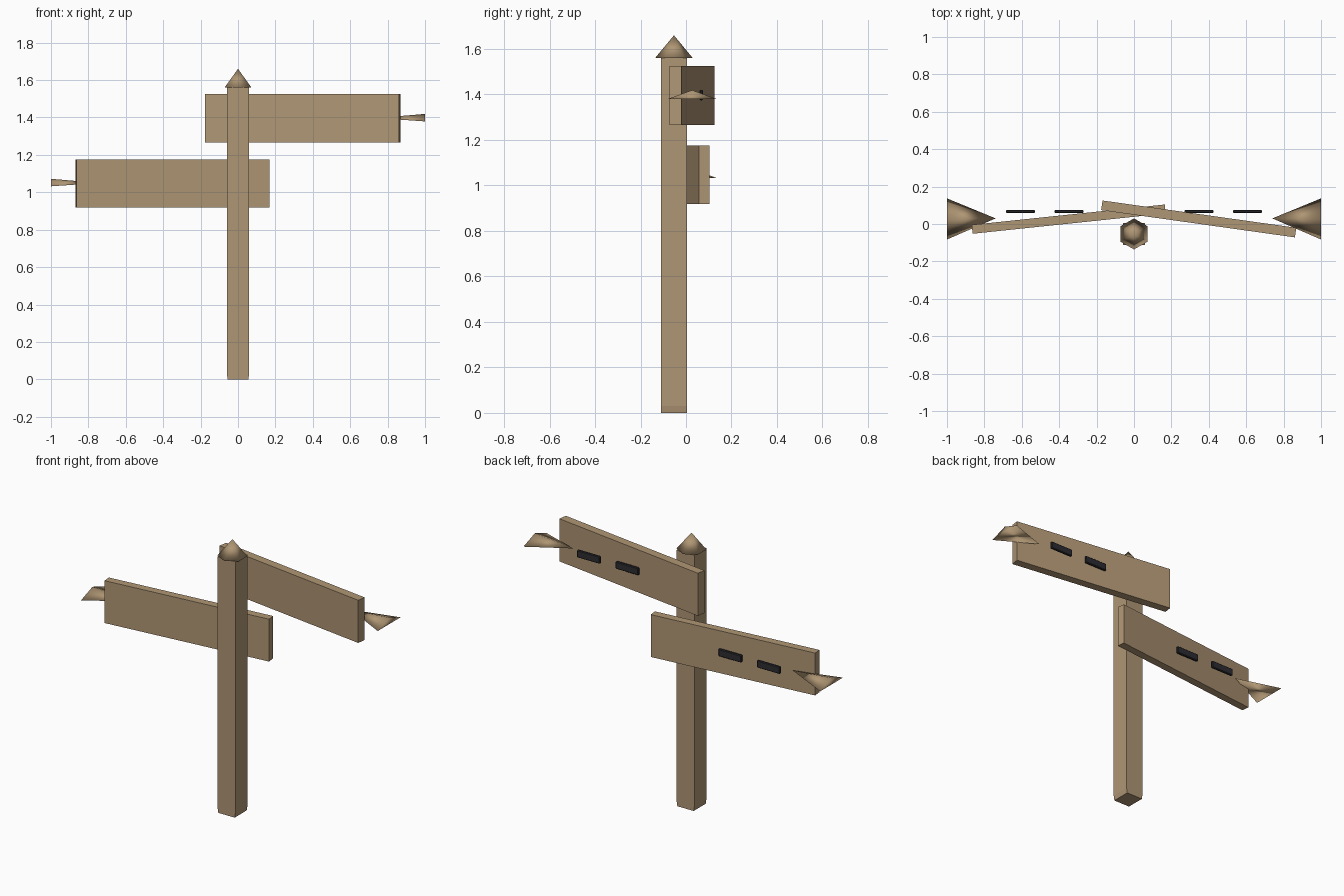
import bpy
import bmesh
from math import sin, cos, tau, radians
from mathutils import Matrix

cube = bpy.data.objects.get("Cube")
if cube:
    bpy.data.objects.remove(cube, do_unlink=True)


def material(name, rgb):
    m = bpy.data.materials.new(name)
    m.use_nodes = True
    m.diffuse_color = (*rgb, 1)
    m.node_tree.nodes["Principled BSDF"].inputs["Base Color"].default_value = (*rgb, 1)
    return m


wood = material("light wood", (0.43, 0.305, 0.175))
dark = material("dark iron", (0.026, 0.026, 0.032))


def finish(name, bm, mat, smooth=False):
    bmesh.ops.recalc_face_normals(bm, faces=bm.faces)
    for f in bm.faces:
        f.smooth = smooth
    me = bpy.data.meshes.new(name)
    bm.to_mesh(me)
    bm.free()
    me.materials.append(mat)
    ob = bpy.data.objects.new(name, me)
    bpy.context.collection.objects.link(ob)
    return ob


def box(name, size, center, mat, angle=0):
    bm = bmesh.new()
    bmesh.ops.create_cube(bm, size=1, matrix=Matrix.Diagonal((*size, 1)))
    ob = finish(name, bm, mat)
    ob.location = center
    ob.rotation_euler.z = radians(angle)
    return ob


def spike(name, ring, tip):
    """Pyramid from a base ring to a tip, shaded smooth throughout."""
    bm = bmesh.new()
    base = [bm.verts.new(p) for p in ring]
    top = bm.verts.new(tip)
    bm.faces.new(base)
    for a, b in zip(base, base[1:] + base[:1]):
        bm.faces.new((a, b, top))
    return finish(name, bm, wood, smooth=True)


# Post, drawn in slightly at the foot
post_y = -0.053
bm = bmesh.new()
rings = []
for z, half_x in ((0, 0.055), (0.03, 0.06), (1.56, 0.06)):
    rings.append([bm.verts.new((sx * half_x, post_y + sy * 0.058, z))
                  for sx, sy in ((-1, -1), (1, -1), (1, 1), (-1, 1))])
for low, high in zip(rings, rings[1:]):
    for i in range(4):
        j = (i + 1) % 4
        bm.faces.new((low[i], low[j], high[j], high[i]))
bm.faces.new(rings[0])
bm.faces.new(rings[-1])
finish("post", bm, wood)

# Six-sided pointed cap
spike("post_cap",
      [(0.083 * sin(i * tau / 6), post_y + 0.083 * cos(i * tau / 6), 1.56)
       for i in range(6)],
      (0, post_y, 1.66))

# Sign boards, angled towards the front at their outer ends
box("upper_board", (1.046, 0.052, 0.26), (0.346, 0.027, 1.395), wood, -8)
box("lower_board", (1.038, 0.048, 0.258), (-0.349, 0.026, 1.047), wood, 6)

# Arrow pieces and dark plates for each board
for label, side, z in (("upper", 1, 1.395), ("lower", -1, 1.048)):
    spike(label + "_arrow",
          [(side, -0.083, z - 0.016), (side, 0.137, z - 0.016), (side, 0.027, z + 0.024)],
          (side * 0.74, 0.03, z + 0.002))
    for place, x in (("inner", 0.347), ("outer", 0.607)):
        plate = box(f"{label}_{place}_plate", (0.155, 0.016, 0.045),
                    (side * x, 0.067, z + 0.002), dark)
        bevel = plate.modifiers.new("soft edges", "BEVEL")
        bevel.width = 0.004
        bevel.segments = 1
